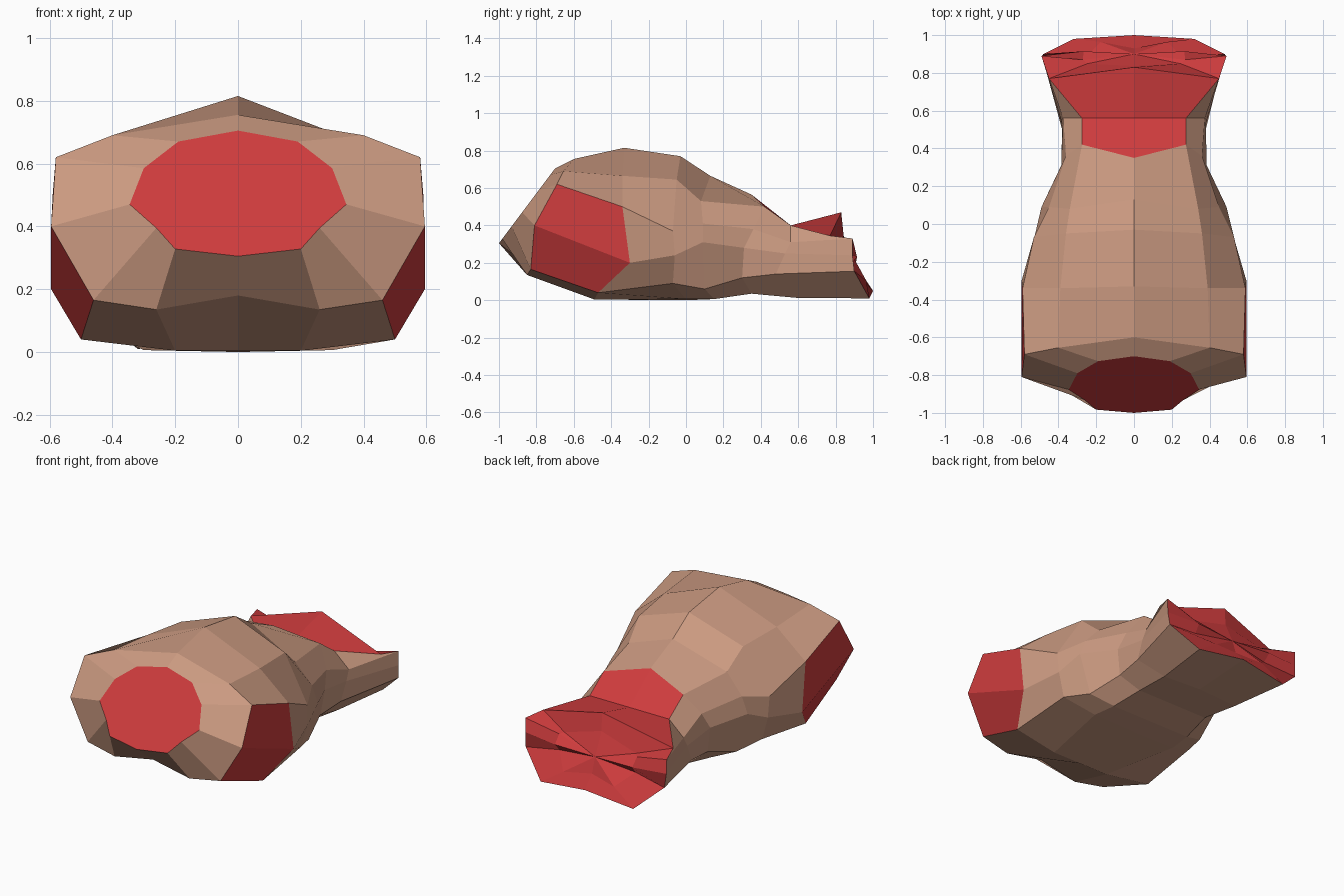
import bpy, bmesh
from mathutils import Vector

if "Cube" in bpy.data.objects:
    bpy.data.objects.remove(bpy.data.objects["Cube"])


def material(name, rgb):
    m = bpy.data.materials.new(name)
    m.diffuse_color = (*rgb, 1)
    m.use_nodes = True
    m.node_tree.nodes["Principled BSDF"].inputs["Base Color"].default_value = m.diffuse_color
    return m


skin = material("tan skin", (0.60, 0.325, 0.22))
meat = material("red cut meat", (0.62, 0.045, 0.047))

# Front cut outline (half, x z) lying on a sloping plane
neck = [(0, .705), (.19, .67), (.3, .585), (.345, .47), (.26, .395), (.2, .328), (0, .305)]
rings = [[(x, -1 + (z - .305) * .75, z) for x, z in neck]]

# Half sections front to back: top centre (y z), five side points (x y z), bottom centre (y z)
sections = [
    ((-.60, .755), (.40, -.655, .69), (.58, -.69, .62), (.595, -.81, .40), (.46, -.83, .165), (.26, -.85, .135), (-.84, .18)),
    ((-.33, .815), (.39, -.34, .665), (.59, -.34, .50), (.595, -.30, .20), (.50, -.47, .04), (.20, -.49, .004), (-.49, .004)),
    ((-.03, .77), (.36, -.05, .645), (.53, -.07, .37), (.525, -.06, .24), (.48, -.07, .09), (.30, 0, .006), (0, .0)),
    ((.13, .665), (.34, .08, .53), (.45, .09, .41), (.49, .09, .31), (.42, .10, .06), (.28, .15, .006), (.15, .006)),
    ((.35, .565), (.275, .42, .50), (.36, .36, .38), (.385, .31, .28), (.36, .30, .12), (.25, .35, .035), (.35, .035)),
    ((.56, .40), (.275, .56, .40), (.375, .56, .31), (.38, .53, .25), (.375, .48, .14), (.27, .60, .012), (.60, .025)),
    ((.83, .47), (.45, .77, .345), (.49, .89, .33), (.487, .89, .24), (.48, .90, .155), (.32, .98, .01), (1.0, .05)),
]
rings += [[(0, *s[0]), *s[1:6], (0, *s[6])] for s in sections]

bm = bmesh.new()
loops = []
for r in rings:
    full = r + [(-x, y, z) for x, y, z in r[-2:0:-1]]
    loops.append([bm.verts.new(p) for p in full])
n = len(loops[0])

# (ring, side segment) pairs that are cut meat: shoulder stumps and upper rear
red = {(1, 2), (1, 3), (5, 0), (6, 0)}
for i in range(len(loops) - 1):
    a, b = loops[i], loops[i + 1]
    for j in range(n):
        k = (j + 1) % n
        f = bm.faces.new((a[j], b[j], b[k], a[k]))
        f.material_index = int((i, min(j, n - 1 - j)) in red)

# Flat front cut
bm.faces.new(loops[0]).material_index = 1

# Crumpled rear cut: a zigzag inner ring fanned to a sunken centre
rim = loops[-1]
centre = Vector((0, .90, .22))
inner = [bm.verts.new(centre.lerp(v.co, .55) + Vector((0, .02 if j % 2 else -.025, 0)))
         for j, v in enumerate(rim)]
mid = bm.verts.new(centre)
for j in range(n):
    k = (j + 1) % n
    bm.faces.new((rim[j], inner[j], inner[k], rim[k])).material_index = 1
    bm.faces.new((inner[j], mid, inner[k])).material_index = 1

bmesh.ops.recalc_face_normals(bm, faces=bm.faces)
mesh = bpy.data.meshes.new("torso")
bm.to_mesh(mesh)
bm.free()
mesh.materials.append(skin)
mesh.materials.append(meat)
bpy.context.collection.objects.link(bpy.data.objects.new("torso", mesh))
